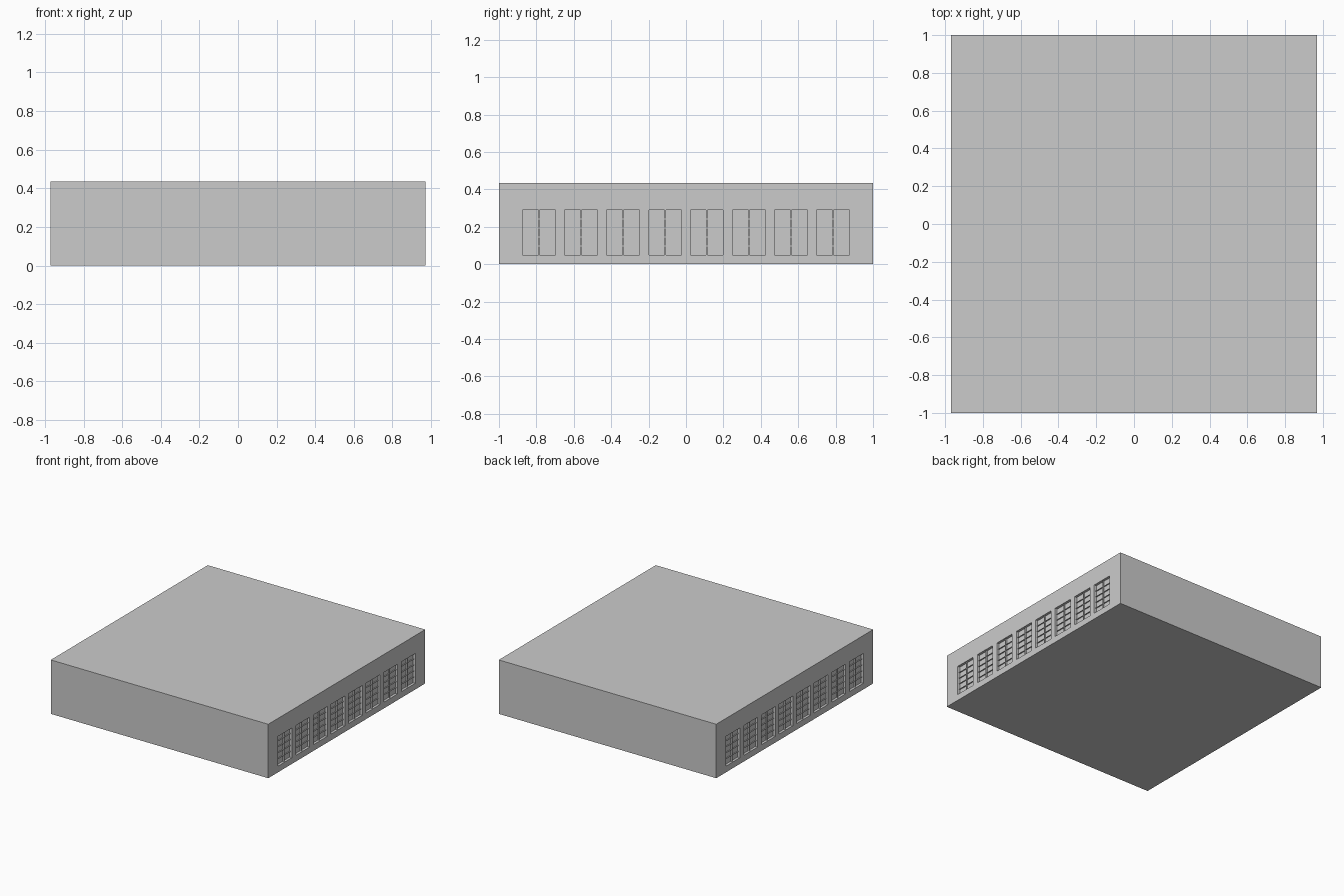
import bpy, bmesh
from mathutils import Matrix, Vector

if "Cube" in bpy.data.objects:
    bpy.data.objects.remove(bpy.data.objects["Cube"])

HX, HY, H = 0.97, 1.0, 0.435           # half width, half length, height
WIN_W, Z0, Z1 = 0.176, 0.05, 0.29      # window opening
DEPTH = 0.02                           # recess depth
COLS, ROWS = 2, 5                      # panes per window
BAR = 0.006
centres = [s * (0.111 + 0.225 * i) for s in (-1, 1) for i in range(4)]


def add_box(bm, lo, hi):
    lo, hi = Vector(lo), Vector(hi)
    m = Matrix.Translation((lo + hi) / 2) @ Matrix.Diagonal((*(hi - lo), 1))
    bmesh.ops.create_cube(bm, size=1, matrix=m)


def make_object(name, bm):
    mesh = bpy.data.meshes.new(name)
    bm.to_mesh(mesh)
    bm.free()
    ob = bpy.data.objects.new(name, mesh)
    bpy.context.collection.objects.link(ob)
    return ob


def side_box(bm, side, d0, d1, y0, y1, z0, z1):
    """Box between depths d0 and d1 behind a side wall."""
    xa, xb = sorted((side * (HX - d0), side * (HX - d1)))
    add_box(bm, (xa, y0, z0), (xb, y1, z1))


# Main building block
bm = bmesh.new()
add_box(bm, (-HX, -HY, 0), (HX, HY, H))
body = make_object("building_body", bm)

# Window recesses cut into both long side walls
bm = bmesh.new()
for side in (-1, 1):
    for c in centres:
        side_box(bm, side, -0.02, DEPTH, c - WIN_W / 2, c + WIN_W / 2, Z0, Z1)
cutter = make_object("window_cutter", bm)
cutter.hide_render = True
cutter.hide_viewport = True
cut = body.modifiers.new("window_openings", 'BOOLEAN')
cut.operation = 'DIFFERENCE'
cut.solver = 'EXACT'
cut.object = cutter

# Glazing bars: a centre mullion and thinner cross bars in every recess
for side, label in ((-1, "left"), (1, "right")):
    bm = bmesh.new()
    for c in centres:
        y0, y1 = c - WIN_W / 2, c + WIN_W / 2
        for i in range(1, COLS):
            y = y0 + WIN_W * i / COLS
            side_box(bm, side, 0.008, DEPTH + 0.002, y - BAR / 2, y + BAR / 2, Z0, Z1)
        for j in range(1, ROWS):
            z = Z0 + (Z1 - Z0) * j / ROWS
            side_box(bm, side, 0.012, DEPTH + 0.002, y0, y1, z - BAR / 3, z + BAR / 3)
    make_object(label + "_window_bars", bm)
